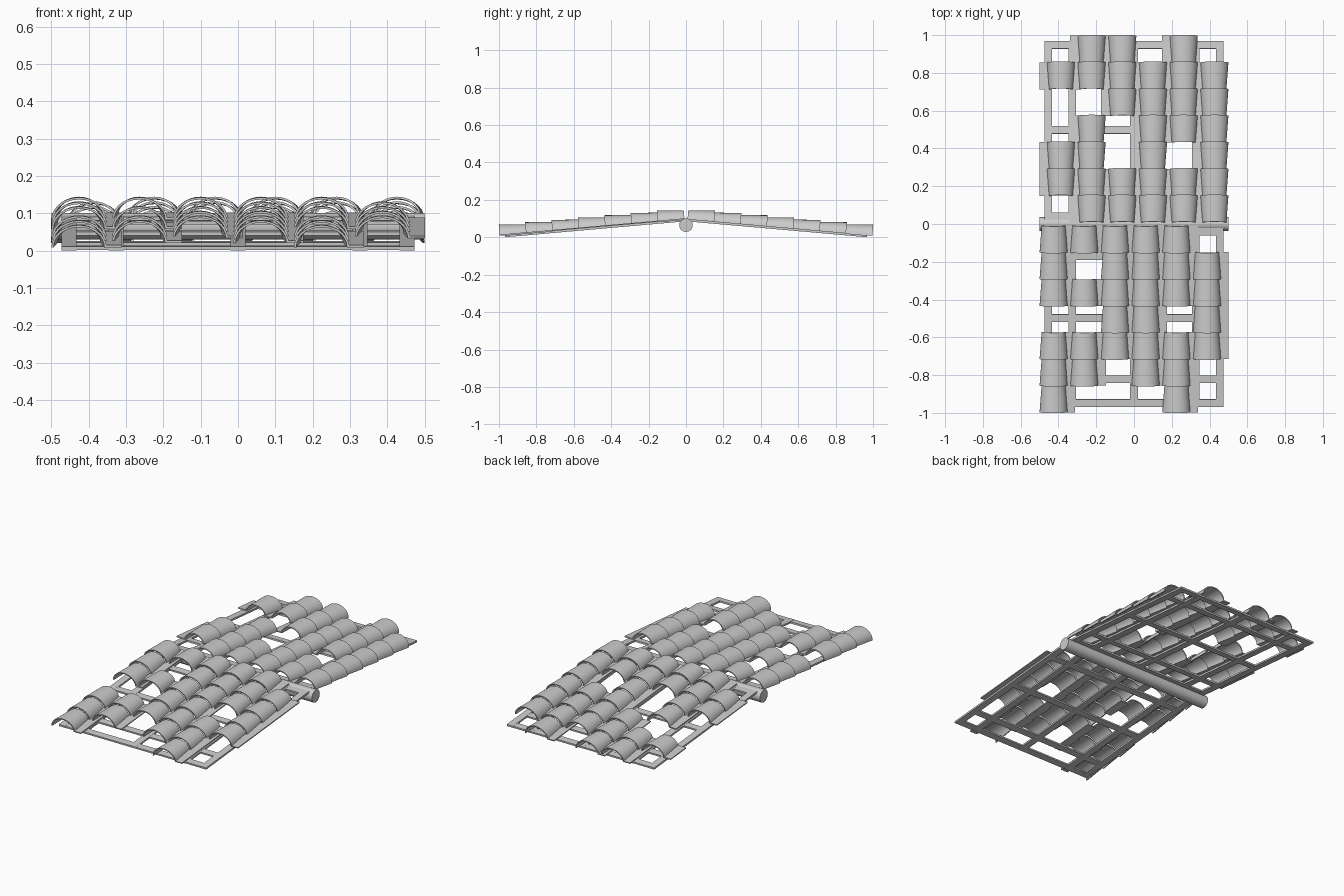
import bpy, bmesh, math
from mathutils import Matrix

if "Cube" in bpy.data.objects:
    bpy.data.objects.remove(bpy.data.objects["Cube"])

SLOPE = math.atan(0.088)      # pitch of each roof half
RIDGE_Z = 0.096               # height of the tile bed at the ridge
PITCH_X, PITCH_Y, LENGTH, THICK = 0.1625, 0.1415, 0.143, 0.006

# Tile layouts: one string per column, ridge to eave
FRONT = ["1110111", "1010110", "1111100", "1111110", "1110111", "0111100"]
BACK = ["1111110", "1101111", "1111110", "1100111", "1111011", "0110010"]


def new_object(name, bm, matrix):
    bmesh.ops.recalc_face_normals(bm, faces=bm.faces)
    mesh = bpy.data.meshes.new(name)
    bm.to_mesh(mesh)
    bm.free()
    mesh.transform(matrix)
    ob = bpy.data.objects.new(name, mesh)
    bpy.context.collection.objects.link(ob)
    return ob


def smooth(ob):
    bpy.ops.object.select_all(action='DESELECT')
    ob.select_set(True)
    bpy.context.view_layer.objects.active = ob
    bpy.ops.object.shade_smooth_by_angle(angle=math.radians(35))


def tile_outline(a, b, n=14):
    """Closed barrel-and-flange section in x, z."""
    outer = [(-a * math.cos(math.pi * i / n), b * math.sin(math.pi * i / n)) for i in range(n + 1)]
    ai, bi = a - THICK, b - THICK
    inner = [(-ai * math.cos(math.pi * i / n), bi * math.sin(math.pi * i / n)) for i in range(n + 1)]
    outer[-1] = (a, THICK)
    return outer + [(0.114, THICK), (0.114, 0)] + inner[::-1]


def add_tile(bm, x, y):
    """Tapered tile: narrow towards the ridge, wide at its lower edge y."""
    rings = []
    for a, b, yy in ((0.063, 0.049, y + LENGTH), (0.074, 0.06, y)):
        rings.append([bm.verts.new((x + px, yy, pz)) for px, pz in tile_outline(a, b)])
    n = len(rings[0])
    for i in range(n):
        j = (i + 1) % n
        bm.faces.new((rings[0][i], rings[0][j], rings[1][j], rings[1][i]))
    for r in rings:
        bm.faces.new(r)


def add_bar(bm, x0, x1, y0, y1, z0, z1):
    m = Matrix.Translation(((x0 + x1) / 2, (y0 + y1) / 2, (z0 + z1) / 2))
    m = m @ Matrix.Diagonal((x1 - x0, y1 - y0, z1 - z0, 1))
    bmesh.ops.create_cube(bm, size=1, matrix=m)


def roof_half(side, layout, turn):
    place = (Matrix.Rotation(turn, 4, 'Z') @ Matrix.Translation((0, 0, RIDGE_Z))
             @ Matrix.Rotation(SLOPE, 4, 'X'))
    # Barrel tiles
    bm = bmesh.new()
    for c, column in enumerate(layout):
        for r, present in enumerate(column):
            if present == "1":
                add_tile(bm, -0.426 + c * PITCH_X, -(0.151 + r * PITCH_Y))
    smooth(new_object(side + "_tiles", bm, place))
    # Lattice of rafters and battens
    bm = bmesh.new()
    for x in (-0.453, -0.327, 0, 0.327, 0.453):
        add_bar(bm, x - 0.02, x + 0.02, -0.972, -0.02, -0.0105, 0)
    for y in (-0.042, -0.172, -0.5, -0.825, -0.952):
        add_bar(bm, -0.473, 0.473, y - 0.02, y + 0.02, -0.010, -0.0005)
    new_object(side + "_frame", bm, place)


roof_half("front", FRONT, 0)
roof_half("back", BACK, math.pi)

# Round ridge beam
bm = bmesh.new()
bmesh.ops.create_cone(bm, cap_ends=True, segments=32, radius1=0.036, radius2=0.036, depth=1.0)
smooth(new_object("ridge_beam", bm, Matrix.Translation((0, 0, 0.065)) @ Matrix.Rotation(math.pi / 2, 4, 'Y')))
